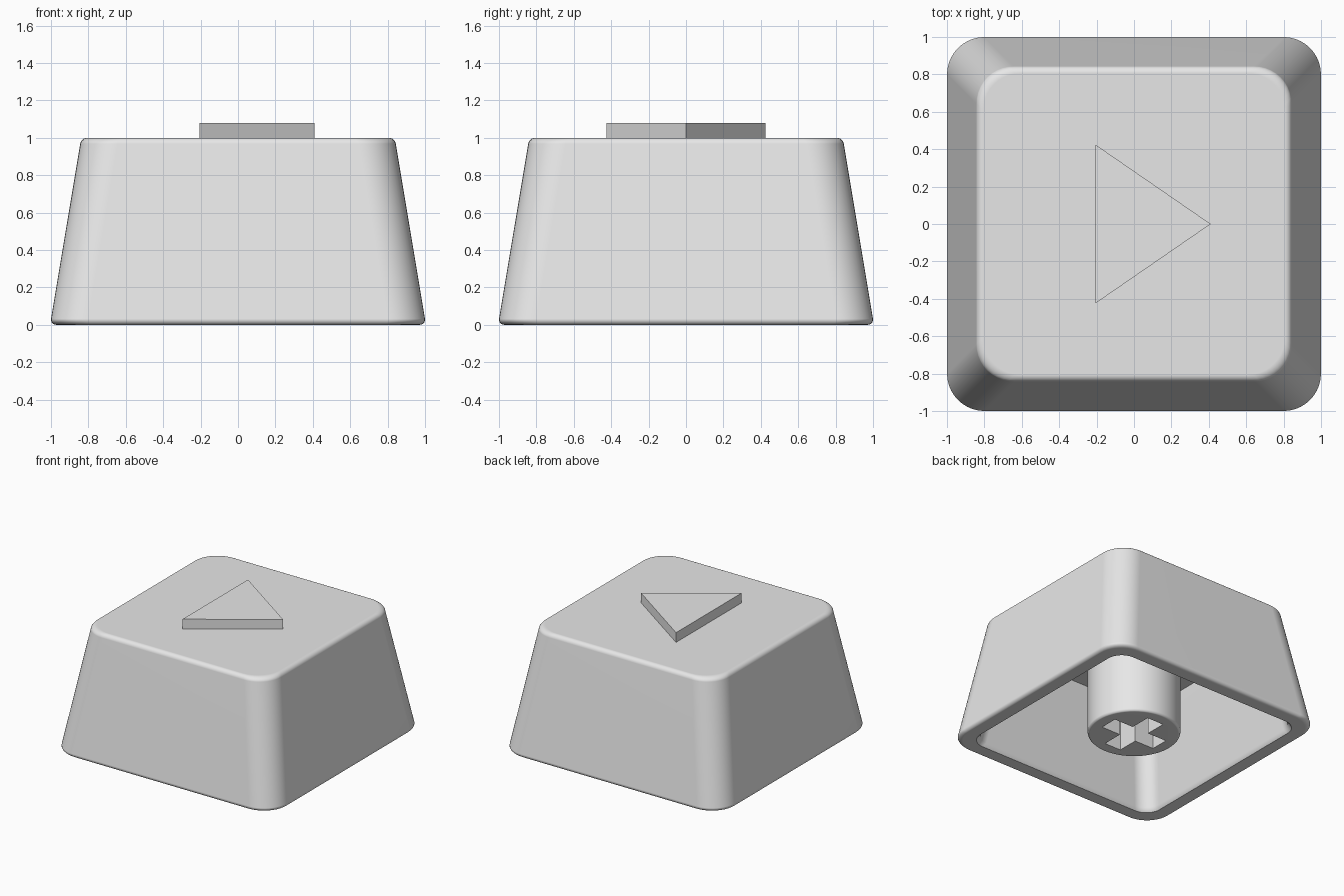
import bpy
import bmesh
from math import cos, sin, pi, radians

default = bpy.data.objects.get("Cube")
if default:
    bpy.data.objects.remove(default, do_unlink=True)

grey = bpy.data.materials.new("light grey plastic")
grey.use_nodes = True
COLOUR = (0.8, 0.8, 0.8, 1.0)
grey.diffuse_color = COLOUR
grey.node_tree.nodes["Principled BSDF"].inputs["Base Color"].default_value = COLOUR


def rounded_square(half, radius, z, steps=10):
    """Outline of a square with round corners, counter-clockwise."""
    c = half - radius
    points = []
    for quarter, (sx, sy) in enumerate([(1, 1), (-1, 1), (-1, -1), (1, -1)]):
        for i in range(steps + 1):
            a = (quarter + i / steps) * pi / 2
            points.append((sx * c + radius * cos(a), sy * c + radius * sin(a), z))
    return points


def circle(radius, z, sides=64):
    return [(radius * cos(2 * pi * i / sides), radius * sin(2 * pi * i / sides), z)
            for i in range(sides)]


def loft(name, sections):
    """Skin a stack of matching outlines and cap both ends."""
    bm = bmesh.new()
    rings = [[bm.verts.new(p) for p in section] for section in sections]
    n = len(rings[0])
    for low, high in zip(rings, rings[1:]):
        for i in range(n):
            j = (i + 1) % n
            bm.faces.new((low[i], low[j], high[j], high[i]))
    bm.faces.new(rings[0])
    bm.faces.new(rings[-1])
    bmesh.ops.recalc_face_normals(bm, faces=bm.faces)
    mesh = bpy.data.meshes.new(name)
    bm.to_mesh(mesh)
    bm.free()
    obj = bpy.data.objects.new(name, mesh)
    bpy.context.collection.objects.link(obj)
    mesh.materials.append(grey)
    return obj


def activate(obj):
    bpy.ops.object.select_all(action='DESELECT')
    obj.select_set(True)
    bpy.context.view_layer.objects.active = obj


def smooth(obj):
    activate(obj)
    bpy.ops.object.shade_smooth_by_angle(angle=radians(32))
    normals = obj.modifiers.new("even normals", 'WEIGHTED_NORMAL')
    normals.keep_sharp = True


def fillet(half, z, size, start, end, steps=5):
    """Profile points (half width, height) around a rounded edge."""
    angles = [radians(start + (end - start) * i / steps) for i in range(steps + 1)]
    return [(half + size * cos(a), z + size * sin(a)) for a in angles]


# Hollow cap: ceiling, inner wall, rim, outer wall, top
inner = [(0.74, 0.80), (0.86, 0.03), (0.88, 0.0)]
rim = fillet(0.972, 0.028, 0.028, -90, 9)
crown = fillet(0.806, 0.962, 0.038, 9, 90)
sections = [rounded_square(h, 0.13, z) for h, z in inner]
sections += [rounded_square(h, 0.2, z) for h, z in rim + crown]
cap = loft("cap_shell", sections)
smooth(cap)

# Round stem with a softened lower edge
stem = loft("stem", [circle(0.332, 0), circle(0.341, 0.004),
                     circle(0.348, 0.012), circle(0.35, 0.022),
                     circle(0.35, 0.82)])

# Cross-shaped socket cut into the stem
ARM, WIDTH, DEPTH = 0.25, 0.075, 0.45
cross = []
for c, s in [(1, 0), (0, 1), (-1, 0), (0, -1)]:
    for x, y in [(ARM, -WIDTH), (ARM, WIDTH), (WIDTH, WIDTH)]:
        cross.append((x * c - y * s, x * s + y * c))
cutter = loft("socket_cutter", [[(x, y, z) for x, y in cross] for z in (-0.1, DEPTH)])
cutter.hide_render = True
cut = stem.modifiers.new("socket", 'BOOLEAN')
cut.operation = 'DIFFERENCE'
cut.solver = 'EXACT'
cut.object = cutter
activate(stem)
bpy.ops.object.modifier_apply(modifier=cut.name)
bpy.data.objects.remove(cutter, do_unlink=True)
smooth(stem)

# Raised triangle on top
corners = [(-0.207, -0.425), (0.41, 0.0), (-0.207, 0.425)]
loft("raised_triangle", [[(x, y, z) for x, y in corners] for z in (0.99, 1.08)])
